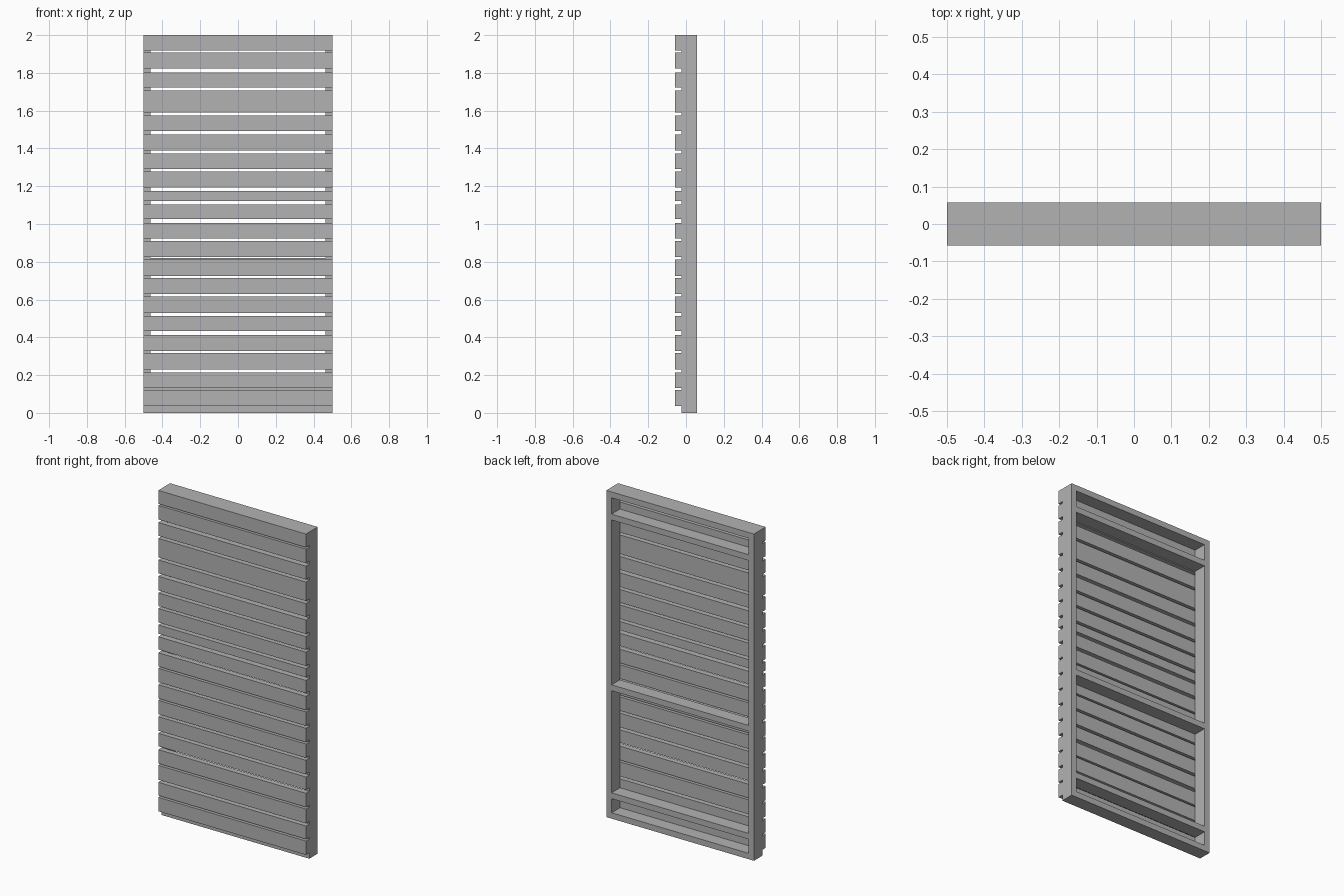
import bpy

default = bpy.data.objects.get("Cube")
if default:
    bpy.data.objects.remove(default, do_unlink=True)

# One plain grey for the whole panel
grey = bpy.data.materials.new("plain grey")
grey.use_nodes = True
grey.diffuse_color = (0.45, 0.45, 0.45, 1)
grey.node_tree.nodes["Principled BSDF"].inputs["Base Color"].default_value = (0.45, 0.45, 0.45, 1)

FRONT, SPLIT, BACK = -0.057, -0.024, 0.057
HALF_WIDTH, BOARD = 0.5, 0.036


def box(name, x0, x1, y0, y1, z0, z1):
    bpy.ops.mesh.primitive_cube_add(size=1, location=((x0 + x1) / 2, (y0 + y1) / 2, (z0 + z1) / 2))
    obj = bpy.context.object
    obj.name = name
    obj.scale = (x1 - x0, y1 - y0, z1 - z0)
    bpy.ops.object.transform_apply(location=False, rotation=False, scale=True)
    obj.data.materials.append(grey)
    return obj


# Upright stiles
inner = HALF_WIDTH - BOARD
box("left_stile", inner, HALF_WIDTH, SPLIT, BACK, 0, 2)
box("right_stile", -HALF_WIDTH, -inner, SPLIT, BACK, 0, 2)

# Cross rails between the stiles, by underside height
rails = {"bottom_rail": 0, "lower_rail": 0.122, "middle_rail": 0.783,
         "upper_rail": 1.828, "top_rail": 2 - BOARD}
for name, z in rails.items():
    box(name, -inner, inner, SPLIT, BACK, z, z + BOARD)

# Front slats of uneven height: (upper, lower) edges of the gaps between them
gaps = [(1.918, 1.908), (1.822, 1.803), (1.722, 1.706), (1.59, 1.574),
        (1.493, 1.474), (1.388, 1.372), (1.292, 1.277), (1.192, 1.176),
        (1.123, 1.104), (1.026, 1.006), (0.922, 0.911), (0.826, 0.811),
        (0.726, 0.715), (0.63, 0.615), (0.529, 0.513), (0.434, 0.413),
        (0.328, 0.317), (0.229, 0.213), (0.132, 0.121)]
top = 2
for i, (bottom, next_top) in enumerate(gaps + [(0.036, 0)]):
    box(f"slat_{i + 1}", -HALF_WIDTH, HALF_WIDTH, FRONT, SPLIT, bottom, top)
    top = next_top
